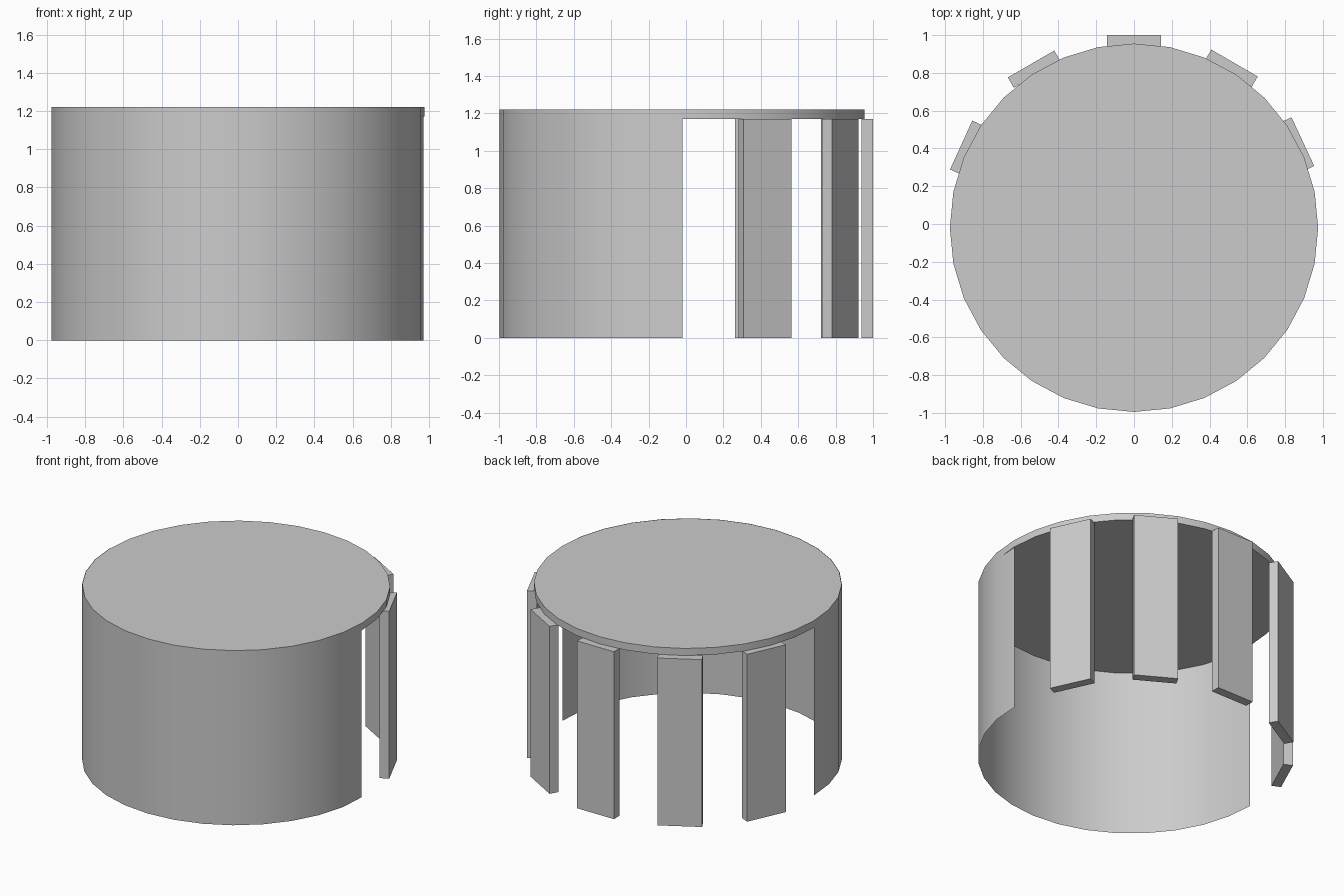
import bpy, bmesh
from math import radians, sin, cos, pi

if "Cube" in bpy.data.objects:
    bpy.data.objects.remove(bpy.data.objects["Cube"])

SIDES = 32
CY = -0.02          # centre of the round part
TOP, UNDER = 1.22, 1.17


def smooth(obj):
    bpy.ops.object.select_all(action='DESELECT')
    obj.select_set(True)
    bpy.context.view_layer.objects.active = obj
    bpy.ops.object.shade_smooth_by_angle(angle=radians(30))


# Round lid
bpy.ops.mesh.primitive_cylinder_add(vertices=SIDES, radius=0.975, depth=TOP - UNDER,
                                    location=(0, CY, (TOP + UNDER) / 2))
lid = bpy.context.object
lid.name = "lid"
smooth(lid)

# Half-round front wall, a thin open sheet whose right end tucks under the lid
bm = bmesh.new()
columns = []
for i in range(SIDES // 2 + 1):
    a = pi + 2 * pi * i / SIDES
    r = 0.970 if i == SIDES // 2 else 0.977
    columns.append([bm.verts.new((r * cos(a), CY + r * sin(a), z)) for z in (0, TOP)])
for (a0, a1), (b0, b1) in zip(columns, columns[1:]):
    bm.faces.new((a0, b0, b1, a1))
mesh = bpy.data.meshes.new("front_wall")
bm.to_mesh(mesh)
bm.free()
wall = bpy.data.objects.new("front_wall", mesh)
bpy.context.collection.objects.link(wall)
smooth(wall)

# Back slats: middle of outer face (x, y) and facing angle
T = 0.063
slats = [(0.894, 0.436, 25), (0.532, 0.852, 60), (0, 1.0, 90),
         (-0.545, 0.847, 120), (-0.915, 0.418, 155.5)]
for n, (x, y, deg) in enumerate(slats, 1):
    a = radians(deg)
    bpy.ops.mesh.primitive_cube_add(size=1, rotation=(0, 0, a), location=(
        x - cos(a) * T / 2, y - sin(a) * T / 2, UNDER / 2))
    slat = bpy.context.object
    slat.name = f"back_slat_{n}"
    slat.scale = (T, 0.284, UNDER)
